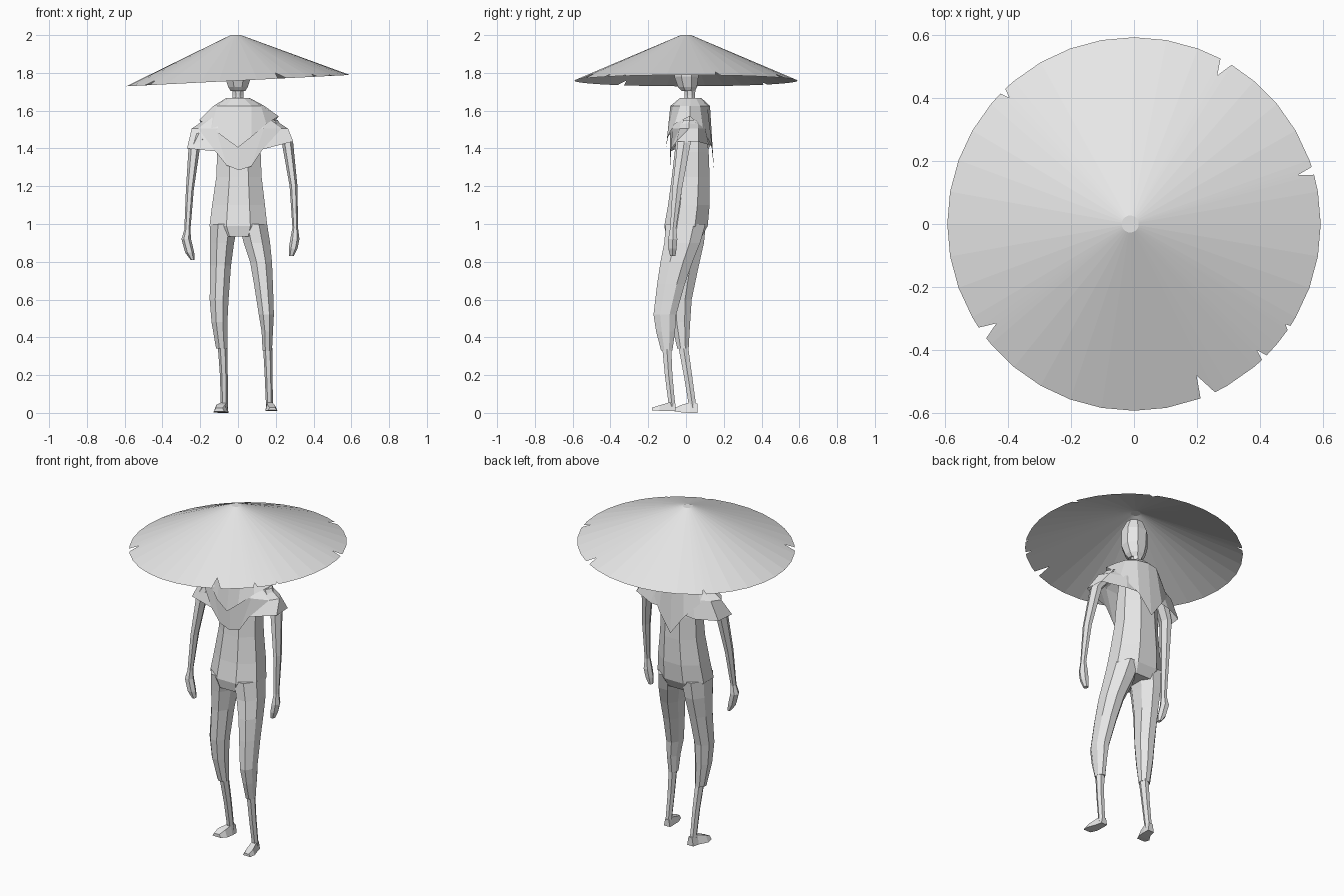
import bpy, bmesh, math

grey = bpy.data.materials.new("light grey")
grey.diffuse_color = (0.8, 0.8, 0.8, 1)


def skin(name, rings, cap_start=True, cap_end=True):
    """Join equal-length closed rings of points with flat faces."""
    bm = bmesh.new()
    loops = [[bm.verts.new(p) for p in ring] for ring in rings]
    n = len(loops[0])
    for a, b in zip(loops, loops[1:]):
        for i in range(n):
            j = (i + 1) % n
            bm.faces.new((a[i], a[j], b[j], b[i]))
    if cap_start:
        bm.faces.new(loops[0])
    if cap_end:
        bm.faces.new(loops[-1])
    bmesh.ops.recalc_face_normals(bm, faces=bm.faces)
    mesh = bpy.data.meshes.new(name)
    bm.to_mesh(mesh)
    bm.free()
    mesh.materials.append(grey)
    obj = bpy.data.objects.new(name, mesh)
    bpy.context.collection.objects.link(obj)
    return obj


def ring(n, cx, cy, z, rx, ry, half=True):
    """Horizontal oval; half=True puts flat sides to the front and sides."""
    k = 1 / math.cos(math.pi / n) if half else 1
    off = math.pi / n if half else 0
    return [(cx + k * rx * math.sin(off + 2 * math.pi * i / n),
             cy - k * ry * math.cos(off + 2 * math.pi * i / n), z) for i in range(n)]


def loft(name, n, sections):
    return skin(name, [ring(n, *s) for s in sections])


# Straw hat: tilted cone with torn notches (start angle, inner angle, end angle, inner radius)
notches = [(15.3, 16.6, 17.8, 0.543), (58.5, 60.6, 62.4, 0.54), (133.6, 134.6, 135.7, 0.562),
           (213.7, 215.9, 217.7, 0.537), (290.9, 292.6, 295.7, 0.52),
           (313.3, 314.3, 315.3, 0.559), (325.4, 326.5, 326.9, 0.576)]
R, TOP = 0.592, 0.027
rim = [(10 * i, R) for i in range(36)
       if not any(a - 1 < 10 * i < c + 1 for a, b, c, r in notches)]
for a, b, c, r in notches:
    rim += [(a, R), (b, r), (c, R)]
rim.sort()


def hat_point(deg, r):
    t = (r - TOP) / (R - TOP)
    c, s = math.cos(math.radians(deg)), math.sin(math.radians(deg))
    edge_z = 1.759 + 0.03 * c
    return (-0.012 * (1 - t) + r * c, r * s, 2.0 + t * (edge_z - 2.0))


skin("straw_hat", [[hat_point(d, TOP) for d, r in rim], [hat_point(d, r) for d, r in rim]],
     cap_end=False)

# Head and neck
loft("head", 8, [(0, 0.008, 1.93, 0.045, 0.04), (0, 0.005, 1.87, 0.07, 0.065),
                 (0, 0.002, 1.78, 0.07, 0.064), (0, 0.008, 1.725, 0.052, 0.05),
                 (0, 0.012, 1.703, 0.038, 0.035)])
loft("neck", 8, [(0, 0.02, 1.72, 0.03, 0.03), (0, 0.02, 1.68, 0.028, 0.028),
                 (0, 0.02, 1.6, 0.035, 0.032)])

# Torso
loft("torso", 8, [(0, 0.03, 1.58, 0.10, 0.07), (0.005, 0.03, 1.38, 0.115, 0.09),
                  (0.005, 0.025, 1.25, 0.12, 0.10), (0.003, 0.015, 1.1, 0.14, 0.11),
                  (0.002, 0, 0.99, 0.153, 0.115), (0.005, -0.01, 0.935, 0.12, 0.095)])

# Scarf: collar, shoulders and a hem hanging to a point at front and back
scarf_hem = [(0, -0.105, 1.405), (0.07, -0.10, 1.46), (0.15, -0.06, 1.53), (0.215, 0.02, 1.57),
             (0.17, 0.09, 1.51), (0.08, 0.14, 1.40), (0, 0.148, 1.29), (-0.08, 0.14, 1.40),
             (-0.16, 0.09, 1.49), (-0.205, 0.02, 1.55), (-0.14, -0.06, 1.51),
             (-0.07, -0.10, 1.455)]
skin("scarf", [ring(12, 0, 0.025, 1.668, 0.06, 0.055, False),
               ring(12, 0.005, 0.022, 1.625, 0.135, 0.105, False), scarf_hem], cap_end=False)

# Short cape below the scarf
cape_hem = [(0.005, -0.085, 1.285), (0.07, -0.085, 1.305), (0.13, -0.08, 1.395),
            (0.292, -0.05, 1.437), (0.285, 0.065, 1.435), (0.15, 0.12, 1.42),
            (0, 0.13, 1.42), (-0.14, 0.12, 1.40), (-0.26, 0.065, 1.40),
            (-0.27, -0.05, 1.40), (-0.12, -0.08, 1.385), (-0.06, -0.085, 1.31)]
skin("cape", [ring(12, 0.005, 0.02, 1.595, 0.12, 0.07, False),
              ring(12, 0.01, 0.015, 1.505, 0.255, 0.10, False), cape_hem],
     cap_start=False, cap_end=False)

# Arms with mitten hands
loft("right_arm", 6, [(0.17, 0.02, 1.55, 0.035, 0.035), (0.262, -0.01, 1.43, 0.026, 0.035),
                      (0.294, -0.045, 1.2, 0.018, 0.026), (0.303, -0.068, 0.98, 0.013, 0.016)])
loft("right_hand", 6, [(0.303, -0.068, 0.98, 0.013, 0.016), (0.301, -0.07, 0.92, 0.021, 0.024),
                       (0.292, -0.072, 0.87, 0.02, 0.022), (0.282, -0.07, 0.83, 0.011, 0.014)])
loft("left_arm", 6, [(-0.16, 0.02, 1.53, 0.035, 0.035), (-0.232, -0.01, 1.40, 0.026, 0.035),
                     (-0.255, -0.045, 1.18, 0.018, 0.026), (-0.268, -0.068, 0.97, 0.014, 0.016)])
loft("left_hand", 6, [(-0.268, -0.068, 0.97, 0.014, 0.016), (-0.274, -0.07, 0.92, 0.022, 0.024),
                      (-0.256, -0.072, 0.85, 0.021, 0.022), (-0.24, -0.07, 0.81, 0.009, 0.014)])

# Trouser legs, the right one stepping forward
loft("right_trouser_leg", 8, [(0.08, -0.002, 1.0, 0.074, 0.105), (0.1, -0.02, 0.9, 0.07, 0.095),
                              (0.122, -0.05, 0.8, 0.058, 0.085), (0.135, -0.08, 0.68, 0.05, 0.073),
                              (0.15, -0.112, 0.52, 0.04, 0.06), (0.155, -0.108, 0.43, 0.03, 0.05),
                              (0.155, -0.102, 0.33, 0.025, 0.03)])
loft("left_trouser_leg", 8, [(-0.075, 0, 1.0, 0.074, 0.105), (-0.085, 0, 0.9, 0.064, 0.095),
                             (-0.092, -0.01, 0.78, 0.055, 0.078), (-0.1, -0.03, 0.6, 0.05, 0.06),
                             (-0.098, -0.028, 0.48, 0.042, 0.05), (-0.086, -0.016, 0.34, 0.03, 0.03)])

# Shins
loft("right_shin", 6, [(0.157, -0.102, 0.35, 0.021, 0.024), (0.162, -0.092, 0.2, 0.018, 0.02),
                       (0.167, -0.073, 0.03, 0.016, 0.017)])
loft("left_shin", 6, [(-0.082, -0.016, 0.36, 0.022, 0.026), (-0.075, 0.01, 0.2, 0.018, 0.022),
                      (-0.072, 0.037, 0.02, 0.016, 0.019)])


# Feet: cross-sections (x, y, half width, bottom, top) from heel to toe
def foot(name, sections):
    skin(name, [[(x - w, y, lo), (x + w, y, lo), (x + 0.6 * w, y, hi), (x - 0.6 * w, y, hi)]
                for x, y, w, lo, hi in sections])


foot("right_foot", [(0.165, -0.055, 0.02, 0.01, 0.05), (0.168, -0.09, 0.024, 0.01, 0.055),
                    (0.177, -0.14, 0.032, 0.011, 0.04), (0.183, -0.18, 0.024, 0.014, 0.028)])
foot("left_foot", [(-0.07, 0.06, 0.02, 0.0, 0.05), (-0.075, 0.02, 0.025, 0.0, 0.055),
                   (-0.092, -0.025, 0.038, 0.003, 0.042), (-0.1, -0.06, 0.028, 0.008, 0.026)])
